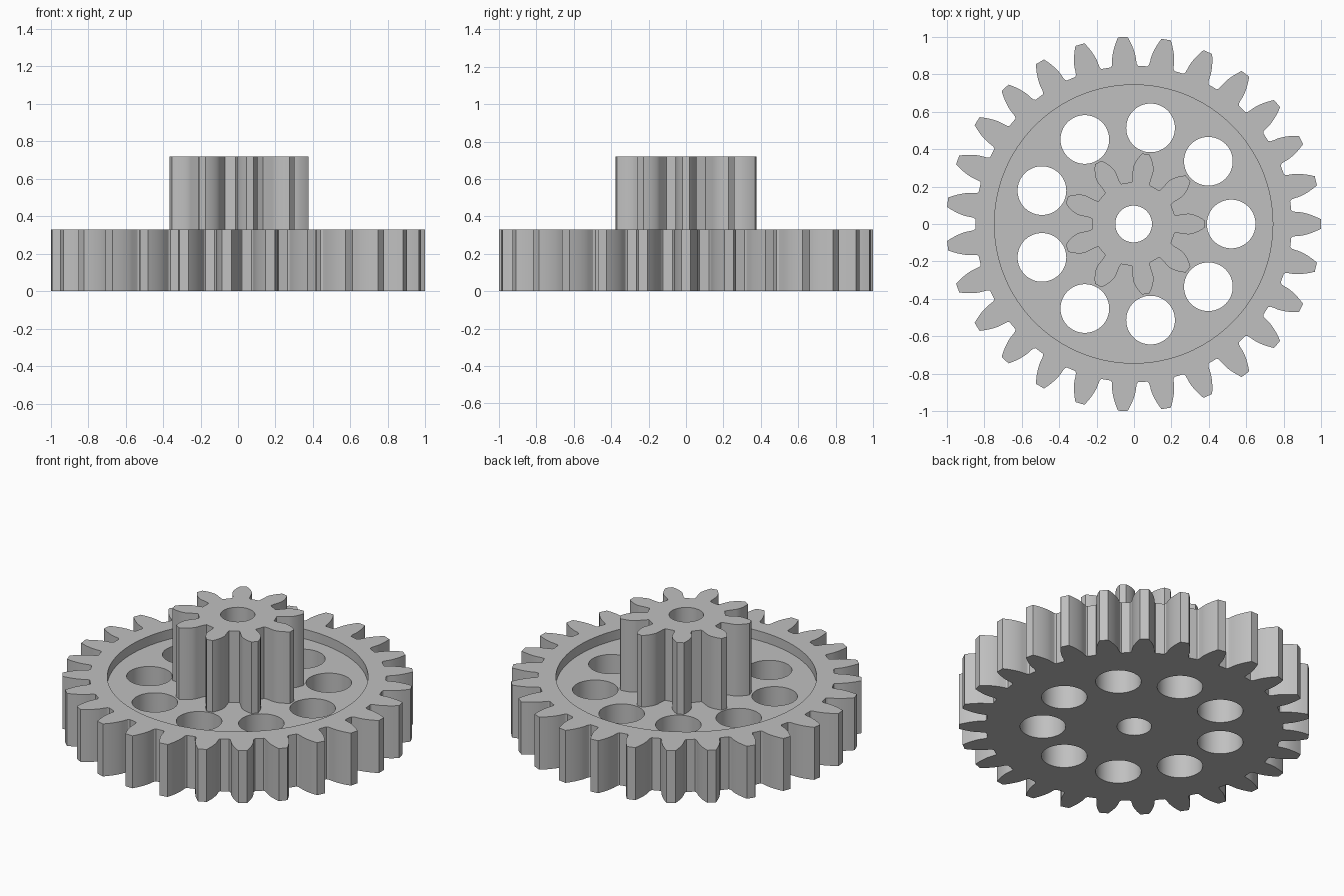
import bpy, bmesh, math
from math import cos, sin, tan, acos, pi, radians

cube = bpy.data.objects.get("Cube")
if cube:
    bpy.data.objects.remove(cube, do_unlink=True)

MODULE = 2 / 29
PRESSURE = radians(20)
TOP, FLOOR, PINION_TOP = 0.33, 0.27, 0.72

grey = bpy.data.materials.new("light grey")
grey.use_nodes = True
grey.diffuse_color = (0.53, 0.53, 0.53, 1)
grey.node_tree.nodes["Principled BSDF"].inputs["Base Color"].default_value = (0.53, 0.53, 0.53, 1)


def prism(name, outline, z0, z1):
    """Extrude a closed 2D outline between two heights."""
    bm = bmesh.new()
    base = bm.faces.new([bm.verts.new((x, y, z0)) for x, y in outline])
    top = bmesh.ops.extrude_face_region(bm, geom=[base])["geom"]
    bmesh.ops.translate(bm, vec=(0, 0, z1 - z0),
                        verts=[v for v in top if isinstance(v, bmesh.types.BMVert)])
    bmesh.ops.recalc_face_normals(bm, faces=bm.faces)
    mesh = bpy.data.meshes.new(name)
    bm.to_mesh(mesh)
    bm.free()
    mesh.materials.append(grey)
    obj = bpy.data.objects.new(name, mesh)
    bpy.context.collection.objects.link(obj)
    return obj


def circle(radius, count=64, cx=0, cy=0):
    return [(cx + radius * cos(2 * pi * i / count), cy + radius * sin(2 * pi * i / count))
            for i in range(count)]


def gear_outline(teeth, root_flare, steps=8):
    """Involute teeth, the first one pointing along +x."""
    pitch = MODULE * teeth / 2
    base = pitch * cos(PRESSURE)
    tip = pitch + MODULE
    root = pitch - 1.25 * MODULE
    half_base = pi / (2 * teeth) + tan(PRESSURE) - PRESSURE
    # one flank as (radius, half angle), from root to tip
    flank = [(root, half_base + root_flare),
             (root + 0.3 * (base - root), half_base + root_flare * 0.35)]
    for i in range(steps + 1):
        r = base + (tip - base) * i / steps
        a = acos(min(1, base / r))
        flank.append((r, half_base - (tan(a) - a)))
    points = []
    for t in range(teeth):
        mid = 2 * pi * t / teeth
        points += [(r * cos(mid - a), r * sin(mid - a)) for r, a in flank]
        points += [(r * cos(mid + a), r * sin(mid + a)) for r, a in reversed(flank)]
    return points


def cut(obj, cutters):
    """Subtract the cutters, bake the result and remove them."""
    for c in cutters:
        mod = obj.modifiers.new("cut", "BOOLEAN")
        mod.operation = "DIFFERENCE"
        mod.solver = "EXACT"
        mod.object = c
    bpy.context.view_layer.update()
    evaluated = obj.evaluated_get(bpy.context.evaluated_depsgraph_get())
    mesh = bpy.data.meshes.new_from_object(evaluated)
    obj.modifiers.clear()
    obj.data = mesh
    for c in cutters:
        bpy.data.objects.remove(c, do_unlink=True)


def bore():
    return prism("bore_cutter", circle(0.098), -1, 2)


# Large wheel: recessed web, ring of lightening holes, central bore
wheel = prism("large_gear", gear_outline(27, 0.014), 0, TOP)
cutters = [prism("recess_cutter", circle(0.743, 128), FLOOR, 1), bore()]
for i in range(9):
    a = 2 * pi * i / 9
    cutters.append(prism("hole_cutter", circle(0.13, 64, 0.521 * cos(a), 0.521 * sin(a)), -1, 2))
cut(wheel, cutters)

# Small pinion standing on the web
pinion = prism("small_pinion", gear_outline(9, 0.03), FLOOR, PINION_TOP)
cut(pinion, [bore()])

# Smooth flanks and bores, crisp corners
for obj in (wheel, pinion):
    bpy.ops.object.select_all(action="DESELECT")
    obj.location.x = -0.002
    obj.select_set(True)
    bpy.context.view_layer.objects.active = obj
    bpy.ops.object.shade_smooth_by_angle(angle=radians(25))
